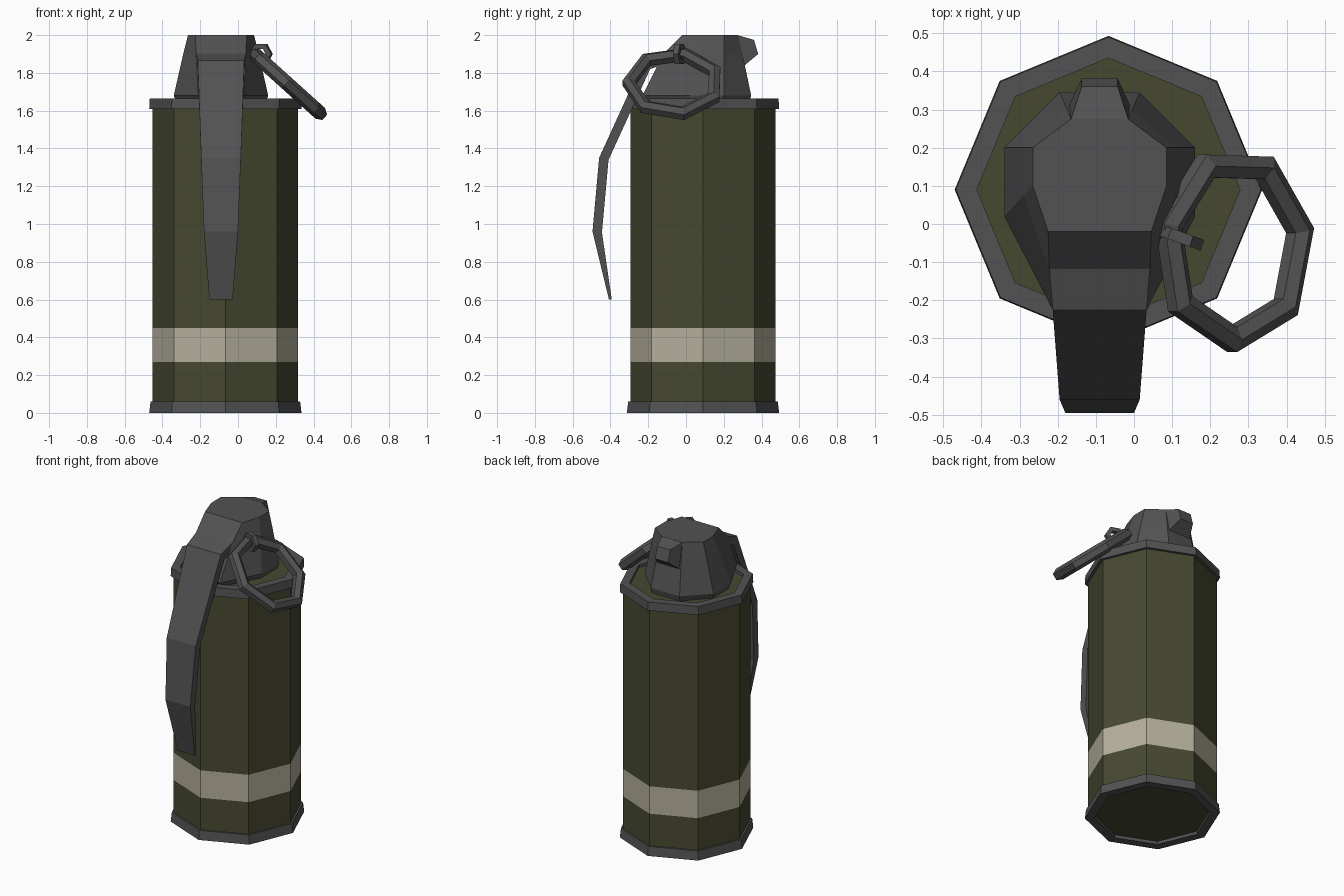
import bpy, math
from mathutils import Matrix, Vector

if "Cube" in bpy.data.objects:
    bpy.data.objects.remove(bpy.data.objects["Cube"])

CX, CY = -0.067, 0.09     # canister axis
HX = -0.09                # fuze and lever centre line


def material(name, rgb):
    m = bpy.data.materials.new(name)
    m.diffuse_color = (*rgb, 1)
    m.use_nodes = True
    m.node_tree.nodes["Principled BSDF"].inputs["Base Color"].default_value = m.diffuse_color
    return m


OLIVE = material("olive", (0.062, 0.066, 0.030))
BAND = material("cream", (0.46, 0.43, 0.33))
STEEL = material("dark_steel", (0.085, 0.085, 0.087))


def make(name, verts, faces, mats):
    me = bpy.data.meshes.new(name)
    me.from_pydata([tuple(v) for v in verts], [], faces)
    for m in mats:
        me.materials.append(m)
    ob = bpy.data.objects.new(name, me)
    bpy.context.collection.objects.link(ob)
    return ob


def loft(name, rings, mats=(STEEL,), cap=True, loop=False):
    """Skin equal-sized rings of points, optionally capped or closed on itself."""
    n, k = len(rings[0]), len(rings)
    faces = []
    for i in range(k if loop else k - 1):
        a, b = i * n, (i + 1) % k * n
        faces += [(a + j, a + (j + 1) % n, b + (j + 1) % n, b + j) for j in range(n)]
    if cap and not loop:
        faces += [tuple(reversed(range(n))), tuple(range((k - 1) * n, k * n))]
    return make(name, [v for r in rings for v in r], faces, mats)


def octagon(r, z):
    return [(CX + r * math.cos(i * math.pi / 4), CY + r * math.sin(i * math.pi / 4), z)
            for i in range(8)]


def torus(name, major, minor, n, m, mat, phase=0.0):
    rings = []
    for i in range(n):
        a = phase + 2 * math.pi * i / n
        ring = []
        for j in range(m):
            b = 2 * math.pi * (j + 0.5) / m
            r = major + minor * math.cos(b)
            ring.append(mat @ Vector((r * math.cos(a), r * math.sin(a), minor * math.sin(b))))
        rings.append(ring)
    return loft(name, rings, loop=True)


# Canister with painted band
body = loft("canister", [octagon(0.385, z) for z in (0.02, 0.27, 0.45, 1.645)], (OLIVE, BAND))
for p in body.data.polygons:
    if 0.3 < p.center.z < 0.4:
        p.material_index = 1

# Crimped rims at both ends
loft("bottom_rim", [octagon(r, z) for r, z in
                    ((0.345, 0.0), (0.403, 0.0), (0.396, 0.06), (0.345, 0.06))], loop=True)
loft("top_rim", [octagon(r, z) for r, z in
                 ((0.345, 1.61), (0.403, 1.61), (0.400, 1.665), (0.345, 1.665))], loop=True)


# Fuze head: mirrored half outlines lofted upward
def outline(half, z):
    return ([(HX + x, y, z) for x, y in half] +
            [(HX - x, y, z) for x, y in reversed(half)])


loft("fuze_head", [
    outline([(0.11, -0.20), (0.235, 0.03), (0.235, 0.19), (0.10, 0.335)], 1.64),
    outline([(0.12, -0.23), (0.25, 0.02), (0.25, 0.20), (0.105, 0.345)], 1.68),
    outline([(0.132, -0.12), (0.20, 0.075), (0.20, 0.20), (0.085, 0.299)], 1.90),
    outline([(0.135, -0.02), (0.175, 0.10), (0.175, 0.20), (0.075, 0.275)], 2.0)])


# Strips across the centre line from (half width, y, z, half width, y, z) sections
def strip(name, sections):
    return loft(name, [[(HX - w1, y1, z1), (HX + w1, y1, z1), (HX + w2, y2, z2), (HX - w2, y2, z2)]
                       for w1, y1, z1, w2, y2, z2 in sections])


# Spout at the back of the head
strip("lever_hinge", [(0.085, 0.24, 1.80, 0.075, 0.24, 1.999),
                      (0.080, 0.31, 1.84, 0.075, 0.275, 1.999),
                      (0.047, 0.382, 1.90, 0.047, 0.36, 1.975)])

# Safety lever bent down the front
strip("safety_lever", [(0.132, -0.10, 1.85, 0.132, -0.115, 1.903),
                       (0.123, -0.19, 1.82, 0.123, -0.225, 1.865),
                       (0.105, -0.41, 1.34, 0.105, -0.46, 1.35),
                       (0.090, -0.445, 0.955, 0.090, -0.495, 0.96),
                       (0.062, -0.393, 0.60, 0.062, -0.408, 0.60)])

# Pull ring, tilted down and outward
tilt = Matrix.Translation((0.262, -0.065, 1.742)) @ Matrix.Rotation(math.radians(42), 4, 'Y')
torus("pull_ring", 0.238, 0.038, 7, 6, tilt, math.radians(63))

# Pin eye holding the ring, and its pin into the head
eye = (Matrix.Translation((0.122, -0.035, 1.90)) @ Matrix.Rotation(math.radians(-20), 4, 'Z')
       @ Matrix.Rotation(math.radians(90), 4, 'X'))
torus("pin_eye", 0.046, 0.021, 6, 4, eye)
loft("pin", [[(x, -0.025 + 0.018 * math.cos(i * math.pi / 3), 1.90 + 0.018 * math.sin(i * math.pi / 3))
              for i in range(6)] for x in (0.0, 0.085)])

# Consistent outward normals
import bmesh
for ob in bpy.context.collection.objects:
    bm = bmesh.new()
    bm.from_mesh(ob.data)
    bmesh.ops.recalc_face_normals(bm, faces=bm.faces)
    bm.to_mesh(ob.data)
    bm.free()
